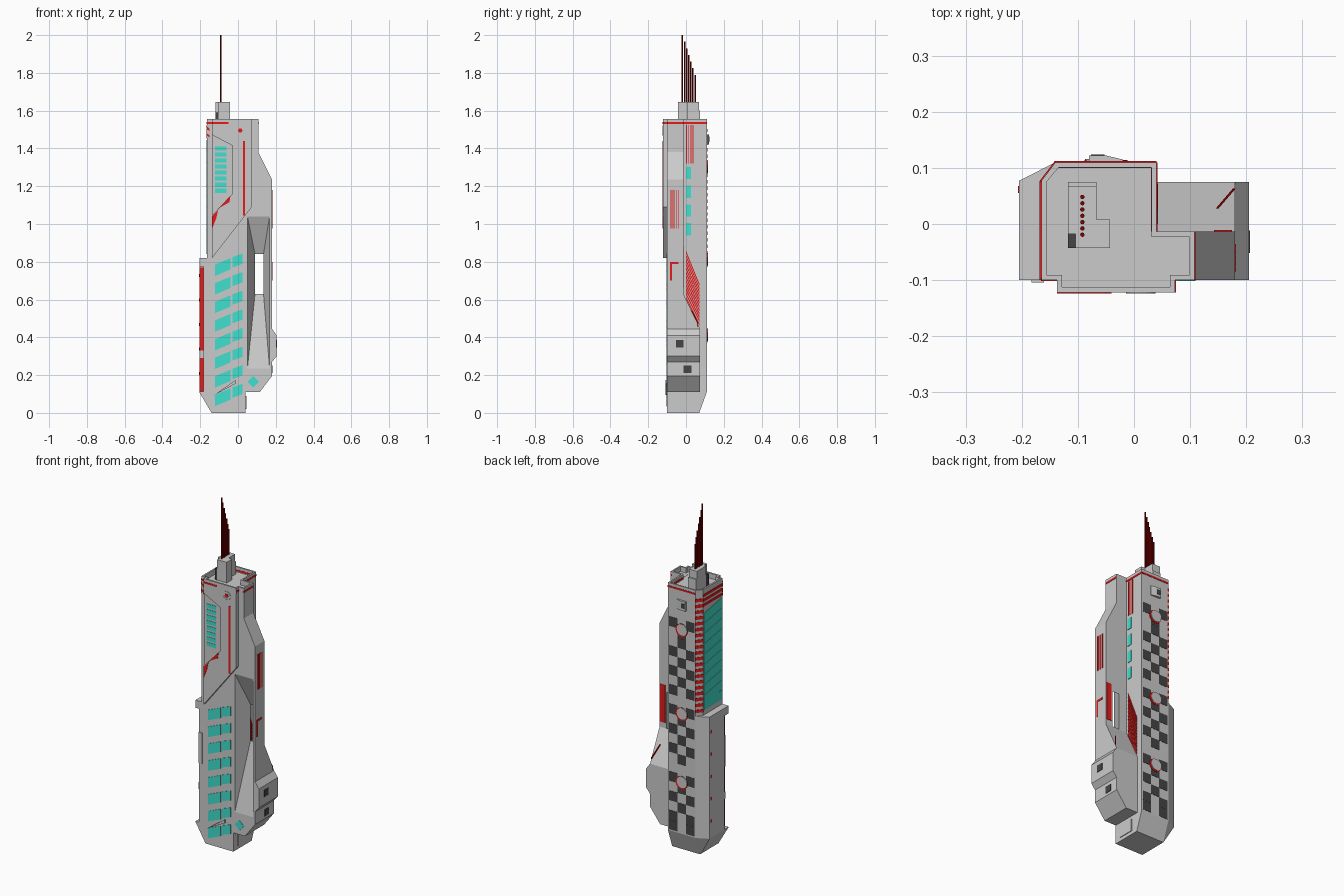
import bpy, bmesh, math
from mathutils import Vector

if "Cube" in bpy.data.objects:
    bpy.data.objects.remove(bpy.data.objects["Cube"])


def material(name, color):
    m = bpy.data.materials.new(name)
    m.diffuse_color = (*color, 1)
    m.use_nodes = True
    m.node_tree.nodes["Principled BSDF"].inputs["Base Color"].default_value = m.diffuse_color
    return m


RED = material("red", (0.8, 0.01, 0.01))
DARK_RED = material("dark_red", (0.22, 0.0, 0.0))
CYAN = material("cyan", (0.05, 0.75, 0.62))
DARK = material("dark_grey", (0.06, 0.06, 0.06))
AXES = {'x': lambda u, v, d: (d, u, v), 'y': lambda u, v, d: (u, d, v), 'z': lambda u, v, d: (u, v, d)}


def loft(name, pieces, mat=None):
    """Each piece is a pair of matching 3D rings joined into a closed solid."""
    bm = bmesh.new()
    for low, high in pieces:
        a = [bm.verts.new(p) for p in low]
        b = [bm.verts.new(p) for p in high]
        bm.faces.new(a)
        bm.faces.new(b)
        for i in range(len(a)):
            j = (i + 1) % len(a)
            bm.faces.new((a[i], a[j], b[j], b[i]))
    bmesh.ops.recalc_face_normals(bm, faces=bm.faces)
    me = bpy.data.meshes.new(name)
    bm.to_mesh(me)
    bm.free()
    ob = bpy.data.objects.new(name, me)
    bpy.context.collection.objects.link(ob)
    if mat:
        me.materials.append(mat)
    return ob


def solid(name, axis, parts, mat=None):
    """Extrude flat profiles along an axis; parts = [(points, start, end)]."""
    f = AXES[axis]
    return loft(name, [([f(u, v, a) for u, v in pts], [f(u, v, b) for u, v in pts])
                       for pts, a, b in parts], mat)


def rect(u0, u1, v0, v1, skew=0.0):
    return [(u0, v0), (u1, v0 + skew), (u1, v1 + skew), (u0, v1)]


def disc(u, v, r, n=16):
    return [(u + r * math.cos(2 * math.pi * i / n), v + r * math.sin(2 * math.pi * i / n)) for i in range(n)]


def cut(targets, cutter):
    for ob in targets:
        m = ob.modifiers.new("cut", 'BOOLEAN')
        m.operation, m.solver, m.object = 'DIFFERENCE', 'EXACT', cutter
        with bpy.context.temp_override(object=ob, active_object=ob):
            bpy.ops.object.modifier_apply(modifier=m.name)
    bpy.data.objects.remove(cutter)


# Tower: tapered foot, wide lower shaft, narrower upper shaft
low_plan = [(-.205, -.1), (.04, -.1), (.04, .11), (-.14, .11), (-.205, .077)]
foot_plan = [(-.14, -.1), (.04, -.1), (.04, .07), (-.14, .07), (-.14, .06)]
loft("tower_foot", [([(x, y, 0) for x, y in foot_plan], [(x, y, .11) for x, y in low_plan])])
lower = solid("lower_shaft", 'z', [(low_plan, .11, .82)])
cut([lower], solid("notch", 'z', [(rect(-.25, -.183, -.15, -.06), .112, .775)]))
solid("upper_shaft", 'z', [([(-.165, -.1), (.04, -.1), (.04, .11), (-.14, .11), (-.165, .077)], .8, 1.525)])

# Raised front plate with a shallow recess
plate = solid("front_plate", 'y', [([(-.137, 1.525), (.073, 1.525), (.073, 1.09), (-.137, .82)], -.122, -.095)])
cut([plate], solid("recess", 'y', [([(-.2, 1.505), (-.03, 1.415), (-.03, 1.16), (-.2, .98)], -.2, -.114)]))

# Parapet ring around the roof
parapet = solid("roof_parapet", 'z', [([(-.165, .077), (-.14, .11), (.04, .11), (.04, -.013), (.108, -.013),
    (.108, -.1), (.073, -.1), (.073, -.122), (-.137, -.122), (-.137, -.1), (-.165, -.1)], 1.525, 1.555)])
cut([parapet], solid("roof_well", 'z', [([(-.156, .075), (-.134, .101), (.031, .101), (.031, -.023), (.099, -.023),
    (.099, -.091), (.064, -.091), (.064, -.112), (-.128, -.112), (-.128, -.091), (-.156, -.091)], 1.4, 1.7)]))

# Side wing, its bulky lower block, and the funnel-shaped opening through them
wing = solid("side_wing", 'y', [([(.035, 1.525), (.108, 1.525), (.108, 1.38), (.18, 1.235), (.18, .43), (.035, .43)],
                                 -.1, -.013)])
wing_cap = solid("wing_cap", 'y', [(rect(.045, .0995, 1.5, 1.526), -.09, -.023)])
block = solid("wing_block", 'y', [([(.035, .11), (.115, .11), (.18, .195), (.18, .27), (.205, .3), (.205, .41),
                                    (.18, .445), (.035, .445)], -.1, .075)])
solid("wing_ramp", 'x', [([(-.014, .63), (.075, .445), (-.014, .44)], .035, .18)])


def funnel(y):
    t = (y + .1) / .087
    x0, x1 = .05 + .04 * t, .167 - .032 * t
    z0, z1 = .235 + .395 * t, 1.04 - .2 * t
    return [(x0, y, z0), (x1, y, z0), (x1, y, z1), (x0, y, z1)]


cut([wing, block], loft("funnel", [(funnel(-.11), funnel(-.005))]))

# Roof hut and the row of antenna rods
solid("roof_hut", 'z', [([(-.104, -.043), (-.043, -.043), (-.043, .008), (-.067, .008), (-.067, .068), (-.118, .068),
                          (-.118, -.018), (-.104, -.018)], 1.52, 1.645),
                        (rect(-.118, -.067, .068, .075), 1.52, 1.6)])
solid("hut_vent", 'z', [(rect(-.118, -.104, -.043, -.018), 1.52, 1.59)], DARK)
solid("antenna_rods", 'z', [(disc(-.092, -.019 + .0112 * i, .004, 8), 1.64, 2 - .035 * i) for i in range(7)], DARK_RED)

# Front windows: large slanted rows below, a ladder above
rows = []
for i in range(8):
    z = .035 + .0985 * i
    rows += [(rect(-.123, -.04, z, z + .06, .035), -.103, -.09),
             (rect(-.03, .025, z + .045, z + .1, .02), -.103, -.09)]
solid("front_windows", 'y', rows, CYAN)
solid("upper_front_windows", 'y', [(rect(-.123, -.062, 1.165 + .032 * i, 1.187 + .032 * i), -.116, -.11)
                                   for i in range(8)], CYAN)
solid("diamond_light", 'y', [([(.05, .165), (.08, .135), (.11, .165), (.08, .195)], -.102, -.09)], CYAN)
solid("front_bar", 'y', [([(-.125, .095), (-.012, .155), (-.012, .175)], -.108, -.09)])

# Front red trim
solid("front_red_trim", 'y', [
    (rect(.026, .038, 1.045, 1.44), -.124, -.115),
    ([(-.137, 1.04), (-.105, 1.075), (-.115, 1.03), (-.137, .975)], -.124, -.11),
    ([(-.108, 1.075), (-.04, 1.15), (-.045, 1.115), (-.09, 1.09)], -.124, -.11),
    (rect(-.137, -.05, 1.529, 1.539), -.124, -.115),
    (rect(-.166, -.137, 1.529, 1.539), -.102, -.095),
    (rect(-.166, -.15, 1.505, 1.518, -.015), -.102, -.095),
    (rect(-.166, -.15, 1.47, 1.483, -.015), -.102, -.095),
    (disc(.012, 1.495, .012, 6), -.124, -.115)], RED)
ring = solid("front_ring", 'y', [(disc(.012, 1.495, .026), -.124, -.115)])
cut([ring], solid("ring_hole", 'y', [(disc(.012, 1.495, .02), -.2, .1)]))
solid("notch_light", 'y', [(rect(-.204, -.183, .112, .29), -.063, -.055),
                           (rect(-.204, -.183, .33, .77), -.063, -.055)], RED)
solid("notch_clip", 'y', [(rect(-.205, -.18, .29, .33), -.07, -.05)])
solid("left_front_box", 'y', [(rect(-.183, -.16, .46, .64), -.104, -.09)])

# Right side windows and red markings
solid("right_windows", 'x', [(rect(.0, .026, .94 + .099 * i, 1.005 + .099 * i), .03, .043) for i in range(4)], CYAN)
solid("right_upper_stripes", 'x', [(rect(.001 + .011 * i, .006 + .011 * i, 1.32, 1.525), .03, .042)
                                   for i in range(4)], RED)
solid("striped_panel", 'x', [([(.001, .6 + .022 * i), (.072, .46 + .019 * i), (.072, .473 + .019 * i),
                               (.001, .615 + .022 * i)], .03, .043) for i in range(12)], RED)
solid("wing_stripes", 'x', [(rect(-.083 + .0105 * i, -.078 + .0105 * i, .975, 1.18), .17, .182) for i in range(5)], RED)
solid("wing_mark", 'x', [(rect(-.085, -.075, .7, .8), .175, .182), (rect(-.075, -.04, .788, .8), .175, .182)], RED)
solid("block_ports", 'x', [(rect(-.052, -.012, .345, .385), .19, .207),
                           (rect(-.012, .028, .21, .25), .17, .182)], DARK)
solid("foot_panel", 'x', [(rect(-.06, .03, .02, .09), .03, .044)])
solid("right_roof_line", 'x', [(rect(-.1, -.013, 1.529, 1.539), .1, .11),
                               (rect(-.013, .11, 1.529, 1.539), .03, .042),
                               (rect(-.122, -.1, 1.529, 1.539), .065, .075)], RED)

# Wing rear panel and bar on the ramp
solid("wing_rear_panel", 'y', [(rect(.143, .175, .66, .88), -.02, -.011)], RED)
loft("ramp_bar", [([(.146 + d, .028, z) for d, z in ((0, .53), (.005, .53), (.005, .55), (0, .55))],
                   [(.176 + d, .063, z) for d, z in ((0, .455), (.005, .455), (.005, .478), (0, .478))])], DARK_RED)

# Left side: glazed wall, striped chamfered corner, small lights
solid("left_windows", 'x', [(rect(-.09, .075, .85 + .06 * i, .904 + .06 * i, -.03 if i else 0), -.168, -.16)
                            for i in range(10)], CYAN)
corner = [(-.168, .077), (-.141, .1125), (-.136, .11), (-.162, .072)]
solid("corner_stripes", 'z', [(corner, .84 + .034 * i, .858 + .034 * i) for i in range(20)], RED)
solid("left_top_stripes", 'x', [(rect(-.1, .077, 1.455 + .028 * i, 1.469 + .028 * i), -.168, -.16)
                                for i in range(3)], RED)
solid("left_lights", 'x', [(rect(.055, .068, .2 + .13 * i, .216 + .13 * i), -.207, -.2) for i in range(5)], RED)

# Back: checkered dark tiles, three round ports and a vent box
pattern = "02 1 1 02 1 02 1 02 . 02 1 02 1 02 1 . 02 1 02 1 02 02".split()
tiles = []
for r, row in enumerate(pattern):
    top = 1.36 - .0565 * r
    for c in row.replace(".", ""):
        x = (-.132, -.078, -.023)[int(c)]
        tiles.append((rect(x, x + .055, top - .056, top), .105, .1115))
solid("back_tiles", 'y', tiles, DARK)
heights = (1.3, .81, .41)
solid("port_rims", 'y', [(disc(-.05, z, .038), .1, .114) for z in heights], RED)
solid("port_covers", 'y', [(disc(-.054, z + .004, .033), .1, .116) for z in heights])
solid("back_vent", 'z', [([(-.08, .105), (-.08, .122), (-.05, .122), (-.02, .115), (-.02, .105)], 1.42, 1.475)])
solid("back_vent_port", 'y', [(rect(-.077, -.053, 1.435, 1.462), .115, .124)], DARK)
solid("back_roof_line", 'y', [(rect(-.14, .04, 1.529, 1.539), .1, .112)], RED)
